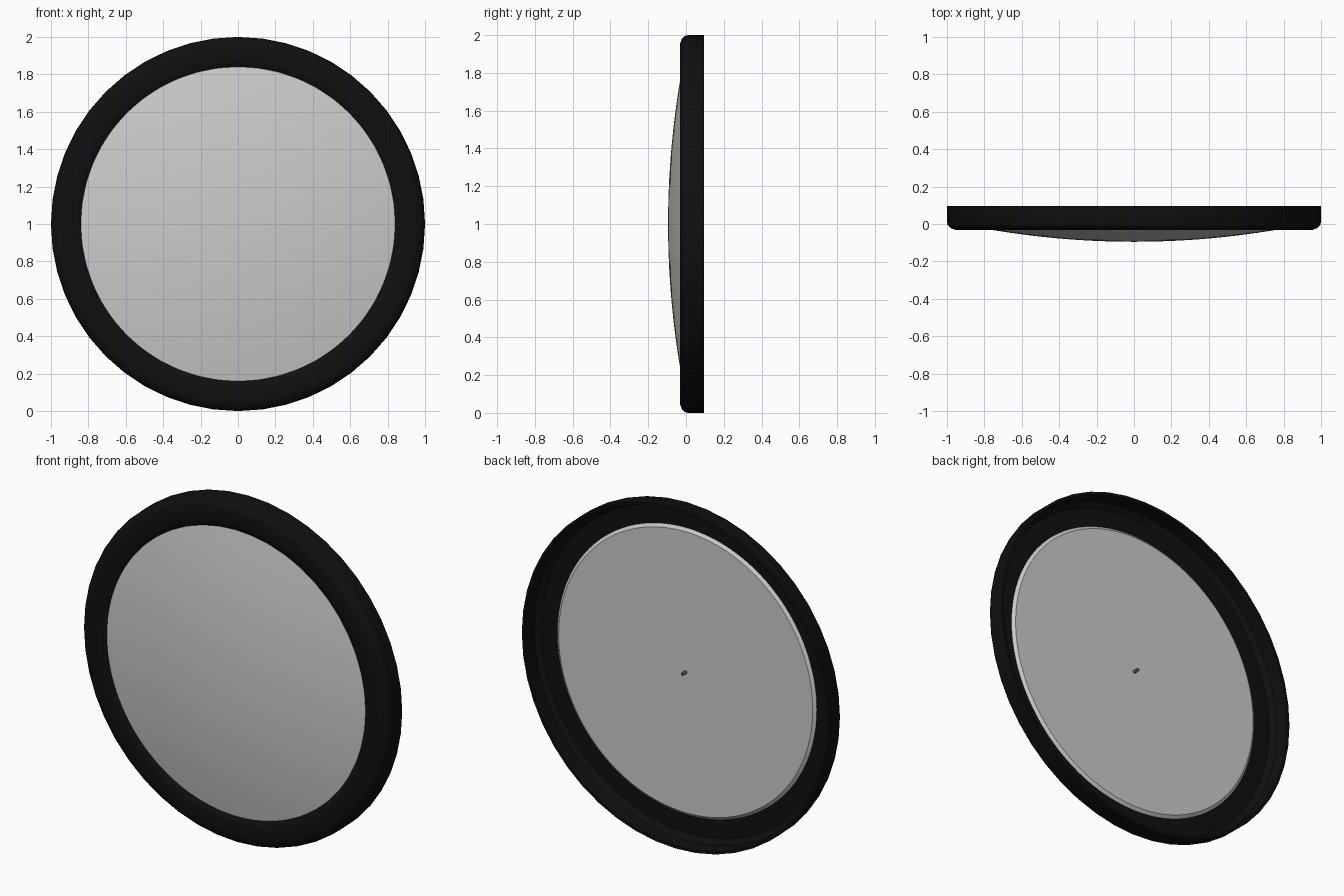
import bpy, bmesh, math

if "Cube" in bpy.data.objects:
    bpy.data.objects.remove(bpy.data.objects["Cube"])


def material(name, rgb):
    m = bpy.data.materials.new(name)
    m.diffuse_color = (*rgb, 1.0)
    m.use_nodes = True
    m.node_tree.nodes["Principled BSDF"].inputs["Base Color"].default_value = m.diffuse_color
    return m


BLACK = material("black_rubber", (0.005, 0.005, 0.005))
SILVER = material("mirror_grey", (0.6, 0.6, 0.6))
DARK = material("dark_grey", (0.12, 0.12, 0.12))


def lathe(name, profile, segments, mat, closed=False, angle=30):
    """Spin (radius, y) points round the y axis through z = 1."""
    bm = bmesh.new()
    rings = []
    for r, y in profile:
        if r == 0:
            rings.append([bm.verts.new((0, y, 1))] * segments)
        else:
            rings.append([bm.verts.new((r * math.cos(2 * math.pi * i / segments), y,
                                        1 + r * math.sin(2 * math.pi * i / segments)))
                          for i in range(segments)])
    pairs = list(zip(rings, rings[1:]))
    if closed:
        pairs.append((rings[-1], rings[0]))
    for a, b in pairs:
        for i in range(segments):
            j = (i + 1) % segments
            bm.faces.new(dict.fromkeys((a[i], a[j], b[j], b[i])))
    bmesh.ops.recalc_face_normals(bm, faces=bm.faces)
    me = bpy.data.meshes.new(name)
    bm.to_mesh(me)
    bm.free()
    me.materials.append(mat)
    ob = bpy.data.objects.new(name, me)
    bpy.context.collection.objects.link(ob)
    bpy.context.view_layer.objects.active = ob
    ob.select_set(True)
    bpy.ops.object.shade_smooth_by_angle(angle=math.radians(angle))
    ob.select_set(False)
    return ob


# Rim: rounded front lip, hollow behind, thin outer wall
lathe("mirror_frame", [
    (0.835, -0.013), (0.85, -0.024), (0.88, -0.033), (0.95, -0.033),
    (0.98, -0.022), (0.995, -0.007), (1.0, 0.01), (1.0, 0.095),
    (0.985, 0.095), (0.982, 0.01), (0.95, -0.012), (0.838, -0.01),
], 48, BLACK, closed=True)

# Convex mirror with a flat, bevelled back
dome = [(0.84 * i / 14, -0.095 + 0.11 * (0.84 * i / 14) ** 2) for i in range(15)]
lathe("convex_mirror", dome + [(0.845, -0.012), (0.825, 0.003), (0.0, 0.003)],
      96, SILVER)

# Small pin at the centre of the back
lathe("mounting_pin", [(0, 0.0), (0.009, 0.0), (0.009, 0.035), (0, 0.035)], 12, DARK)
